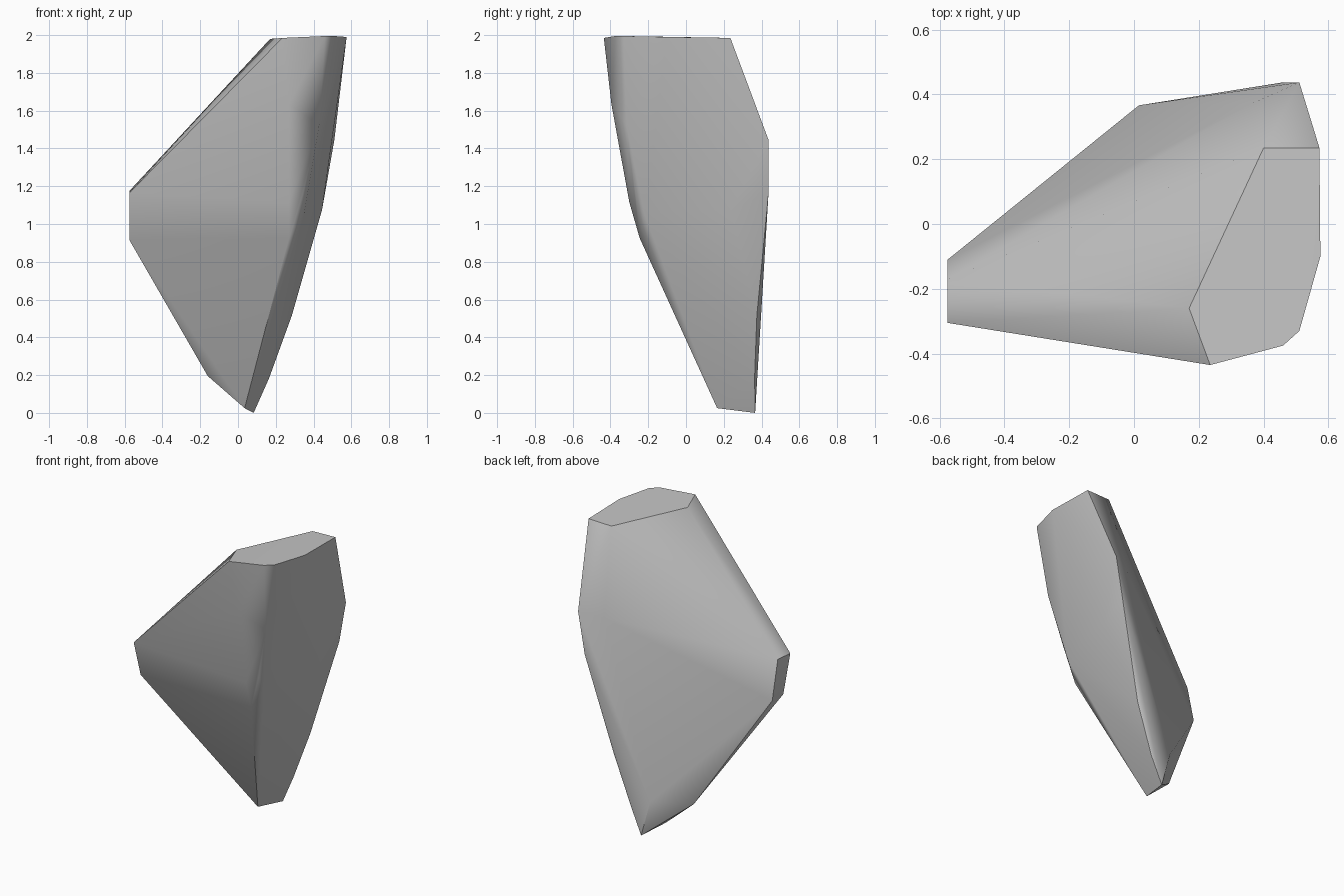
import bpy
import bmesh
import math

cube = bpy.data.objects.get("Cube")
if cube:
    bpy.data.objects.remove(cube, do_unlink=True)

# One plain stone colour
stone = bpy.data.materials.new("stone_grey")
stone.use_nodes = True
grey = (0.56, 0.56, 0.56, 1)
stone.diffuse_color = grey
stone.node_tree.nodes["Principled BSDF"].inputs["Base Color"].default_value = grey

# Corners of the shard, grouped by the side they shape
top_cap = [(.40, .235, 1.985), (.572, .235, 1.99), (.575, -.10, 1.995), (.51, -.33, 2),
           (.46, -.375, 2), (.235, -.435, 1.99), (.17, -.26, 1.985)]
side_end = [(-.575, -.305, 1.17), (-.575, -.17, 1.18), (-.575, -.23, .92), (-.575, -.11, .92)]
front_ridge = [(.27, -.245, .93), (.27, -.30, 1.12), (.35, -.22, 1.06),
               (.345, -.267, 1.17), (.27, -.395, 1.64), (.43, -.315, 1.53)]
back_ridge = [(.51, .437, 1.45), (.46, .437, 1.17), (.445, .24, 1.08),
              (.36, .37, 1.42), (.285, .375, .52), (.165, .363, .19)]
foot = [(.035, .165, .03), (.083, .366, .005), (-.16, .145, .20), (.015, .366, .25)]

# Wrap the corners in a convex shell and merge flat facets
bm = bmesh.new()
for corner in top_cap + side_end + front_ridge + back_ridge + foot:
    bm.verts.new(corner)
bmesh.ops.convex_hull(bm, input=bm.verts[:])
loose = [v for v in bm.verts if not v.link_faces]
bmesh.ops.delete(bm, geom=loose, context="VERTS")
bmesh.ops.dissolve_limit(bm, angle_limit=math.radians(1), verts=bm.verts[:], edges=bm.edges[:])
bmesh.ops.recalc_face_normals(bm, faces=bm.faces[:])

# Rest the lowest corner on the ground
lowest = min(v.co.z for v in bm.verts)
bmesh.ops.translate(bm, verts=bm.verts[:], vec=(0, 0, -lowest))

mesh = bpy.data.meshes.new("rock_shard")
bm.to_mesh(mesh)
bm.free()
mesh.materials.append(stone)
shard = bpy.data.objects.new("rock_shard", mesh)
bpy.context.collection.objects.link(shard)

# Soften shallow bends, keep the broken edges crisp and the broad facets flat
bpy.ops.object.select_all(action="DESELECT")
shard.select_set(True)
bpy.context.view_layer.objects.active = shard
bpy.ops.object.shade_smooth_by_angle(angle=math.radians(40))
soften = shard.modifiers.new("soft_facets", "WEIGHTED_NORMAL")
soften.keep_sharp = True
